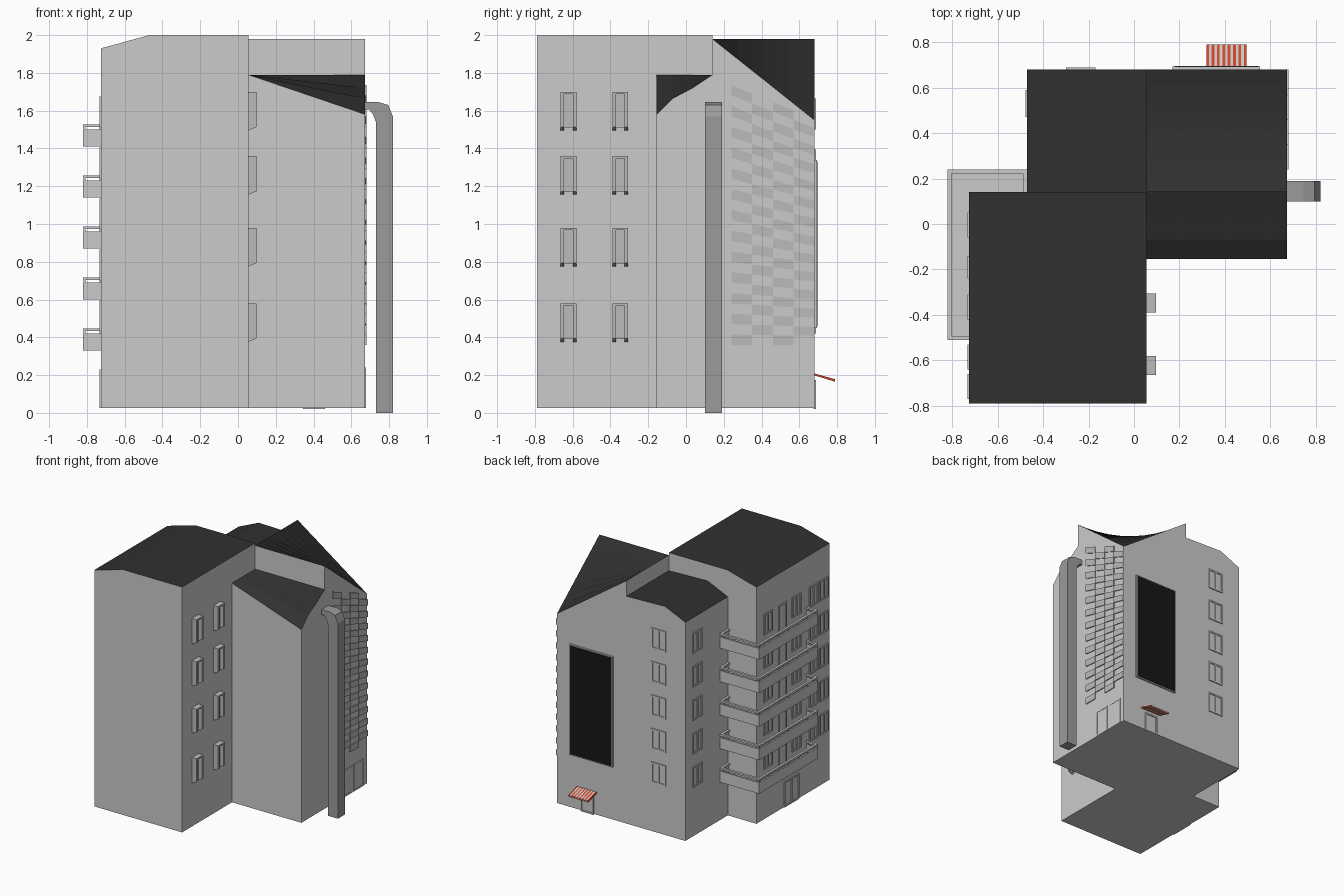
import bpy, bmesh

if "Cube" in bpy.data.objects:
    bpy.data.objects.remove(bpy.data.objects["Cube"])

GROUND = 0.025


def material(name, r, g, b):
    m = bpy.data.materials.new(name)
    m.diffuse_color = (r, g, b, 1)
    m.use_nodes = True
    m.node_tree.nodes["Principled BSDF"].inputs["Base Color"].default_value = m.diffuse_color
    return m


ROOF = material("roof_dark", 0.03, 0.03, 0.03)
BLACK = material("screen_black", 0.008, 0.008, 0.008)
RED = material("awning_red", 0.65, 0.06, 0.02)
MID = material("mid_grey", 0.5, 0.5, 0.5)
PIPE = material("pipe_grey", 0.33, 0.33, 0.33)


def finish(name, bm, mats=()):
    bmesh.ops.recalc_face_normals(bm, faces=bm.faces)
    me = bpy.data.meshes.new(name)
    bm.to_mesh(me)
    bm.free()
    for m in mats:
        me.materials.append(m)
    ob = bpy.data.objects.new(name, me)
    bpy.context.collection.objects.link(ob)
    return ob


def loft(bm, sections, dark=None):
    """Join matching closed loops; face columns listed in dark use material 1."""
    rings = [[bm.verts.new(p) for p in s] for s in sections]
    n = len(rings[0])
    for a, b in zip(rings, rings[1:]):
        for i in range(n):
            j = (i + 1) % n
            f = bm.faces.new((a[i], a[j], b[j], b[i]))
            if dark and i in dark:
                f.material_index = 1
    bm.faces.new(rings[0])
    bm.faces.new(rings[-1])


def block(name, sections):
    """Building volume from (y, [(x, z) roof points]) sections, dark on top."""
    bm = bmesh.new()
    rings = []
    for y, top in sections:
        ring = [(x, y, z) for x, z in top]
        ring += [(top[-1][0], y, GROUND), (top[0][0], y, GROUND)]
        rings.append(ring)
    loft(bm, rings, range(len(sections[0][1]) - 1))
    wall = material(name + "_wall", 0.8, 0.8, 0.8)
    return finish(name, bm, (wall, ROOF))


def boxes(name, items, mats=()):
    bm = bmesh.new()
    for x0, x1, y0, y1, z0, z1 in items:
        loft(bm, [[(x0, y0, z), (x1, y0, z), (x1, y1, z), (x0, y1, z)] for z in (z0, z1)])
    return finish(name, bm, mats)


def on_wall(wall, pos, a0, a1, d0, d1, z0, z1):
    """Box on a wall: a runs along it, d is the distance outward."""
    if wall == "left":
        return (pos - d1, pos - d0, a0, a1, z0, z1)
    if wall == "right":
        return (pos + d0, pos + d1, a0, a1, z0, z1)
    return (a0, a1, pos + d0, pos + d1, z0, z1)


def frame(wall, pos, a0, a1, z0, z1, t=0.012, d=0.008, mullion=True):
    parts = [(a0, a0 + t, z0, z1), (a1 - t, a1, z0, z1),
             (a0 + t, a1 - t, z0, z0 + t), (a0 + t, a1 - t, z1 - t, z1)]
    if mullion:
        m = (a0 + a1) / 2
        parts.append((m - t / 2, m + t / 2, z0 + t, z1 - t))
    out = [on_wall(wall, pos, p[0], p[1], -0.005, d, p[2], p[3]) for p in parts]
    out.append(on_wall(wall, pos, a0 + t, a1 - t, -0.005, 0.002, z0 + t, z1 - t))
    return out


# main building volumes
block("front_tower", [(y, [(-0.725, 1.93), (-0.47, 2), (0.055, 2)]) for y in (-0.79, 0.14)])
block("back_tower", [(y, [(-0.47, 1.785), (-0.29, 1.865), (0.055, 1.855)]) for y in (0.14, 0.68)])

# wings with twisted ruled roofs
block("front_wing", [(y, [(0.055, 1.79), (0.673, z)]) for y, z in
                     ((-0.155, 1.58), (-0.07, 1.665), (0.035, 1.72), (0.14, 1.79))])
N = 8
block("back_wing", [(0.14 + 0.54 * i / N, [(0.055, 1.98), (0.673, 1.98 - 0.43 * i / N)])
                    for i in range(N + 1)])

# square drain pipe with an elbow
bm = bmesh.new()
pairs = [((0.78 - 0.05, 0), (0.82, 0)), ((0.73, 1.54), (0.82, 1.57)),
         ((0.715, 1.58), (0.795, 1.63)), ((0.695, 1.605), (0.745, 1.645)),
         ((0.665, 1.605), (0.665, 1.645))]
loft(bm, [[(a[0], 0.10, a[1]), (b[0], 0.10, b[1]), (b[0], 0.19, b[1]), (a[0], 0.19, a[1])]
          for a, b in pairs])
finish("drain_pipe", bm, (PIPE,))

# checkered slanting wall tiles
bm = bmesh.new()
Y0, W, ROWS = 0.24, 0.11, 25


def tile_z(y, row):
    top = 1.735 - (y - Y0) * 0.41
    return 0.36 + (top - 0.36) * row / ROWS


for col in range(4):
    ya, yb = Y0 + col * W, Y0 + (col + 1) * W
    for row in range(col % 2, ROWS, 2):
        quad = [(ya, tile_z(ya, row)), (yb, tile_z(yb, row)),
                (yb, tile_z(yb, row + 1)), (ya, tile_z(ya, row + 1))]
        loft(bm, [[(x, y, z) for y, z in quad] for x in (0.668, 0.68)])
finish("wall_tiles", bm, (MID,))

# hooded windows on the right side: two slanted cheeks, a lid and a pane
bm = bmesh.new()
for yc in (-0.622, -0.348):
    for top in (1.70, 1.36, 0.98, 0.58):
        side = [(0.05, top), (0.097, top), (0.097, top - 0.187), (0.05, top - 0.207)]
        lid = [(0.05, top), (0.097, top), (0.097, top - 0.012), (0.05, top - 0.012)]
        pane = [(0.05, top - 0.01), (0.066, top - 0.01), (0.066, top - 0.19), (0.05, top - 0.19)]
        for prof, a, b in ((side, -0.042, -0.023), (side, 0.023, 0.042),
                           (lid, -0.023, 0.023), (pane, -0.023, 0.023)):
            loft(bm, [[(x, yc + s, z) for x, z in prof] for s in (a, b)])
finish("hooded_windows", bm, (MID,))

# five storeys of windows and wrap-around balconies
left, side, back, balcony = [], [], [], []
for i in range(5):
    b = 0.33 + 0.27 * i
    for a0, a1 in ((-0.06, 0.05), (-0.42, -0.31), (-0.64, -0.53), (-0.77, -0.66)):
        left += frame("left", -0.725, a0, a1, b + 0.1, b + 0.265)
    left += frame("left", -0.725, -0.24, -0.14, b + 0.02, b + 0.265, mullion=False)
    side += frame("left", -0.47, 0.47, 0.59, b + 0.09, b + 0.255)
    back += frame("back", 0.68, -0.30, -0.17, b + 0.09, b + 0.255)
    # floor slabs
    balcony += [(-0.82, -0.72, -0.51, 0.24, b, b + 0.018), (-0.72, -0.47, 0.135, 0.24, b, b + 0.018)]
    # parapets then hand rails
    for z0, z1, t in ((b + 0.018, b + 0.09, 0.012), (b + 0.104, b + 0.118, 0.018)):
        balcony += [(-0.82, -0.82 + t, -0.51, 0.24, z0, z1),
                    (-0.82 + t, -0.47, 0.24 - t, 0.24, z0, z1),
                    (-0.82 + t, -0.72, -0.51, -0.51 + t, z0, z1),
                    (-0.47 - t, -0.47, 0.135, 0.24 - t, z0, z1)]
    # short rail posts
    for k in range(7):
        y = -0.505 + k * 0.122
        balcony.append((-0.818, -0.808, y, y + 0.01, b + 0.08, b + 0.11))
    for x in (-0.70, -0.59, -0.482):
        balcony.append((x, x + 0.01, 0.228, 0.238, b + 0.08, b + 0.11))
boxes("left_windows", left)
boxes("side_windows", side)
boxes("back_windows", back)
boxes("balconies", balcony)

# ground floor doors
boxes("left_entrance", frame("left", -0.725, -0.40, -0.21, GROUND, 0.23))
boxes("back_door", frame("back", 0.68, 0.345, 0.46, 0.02, 0.175, mullion=False))
boxes("right_doors", frame("right", 0.673, 0.36, 0.49, GROUND, 0.24, d=0.004, mullion=False)
      + frame("right", 0.673, 0.51, 0.64, GROUND, 0.24, d=0.004, mullion=False))

# large black screen in a thin frame
boxes("screen_frame", [(0.17, 0.555, 0.675, 0.693, 0.45, 1.34)])
boxes("screen", [(0.178, 0.547, 0.675, 0.696, 0.458, 1.332)], (BLACK,))

# striped sloping awning
red, white = bmesh.new(), bmesh.new()
S = 15
for i in range(S):
    x0, x1 = 0.318 + 0.177 * i / S, 0.318 + 0.177 * (i + 1) / S
    loft(white if i % 2 else red,
         [[(x, 0.675, 0.21), (x, 0.79, 0.178), (x, 0.79, 0.165), (x, 0.675, 0.2)] for x in (x0, x1)])
finish("awning_red_stripes", red, (RED,))
finish("awning_white_stripes", white)
